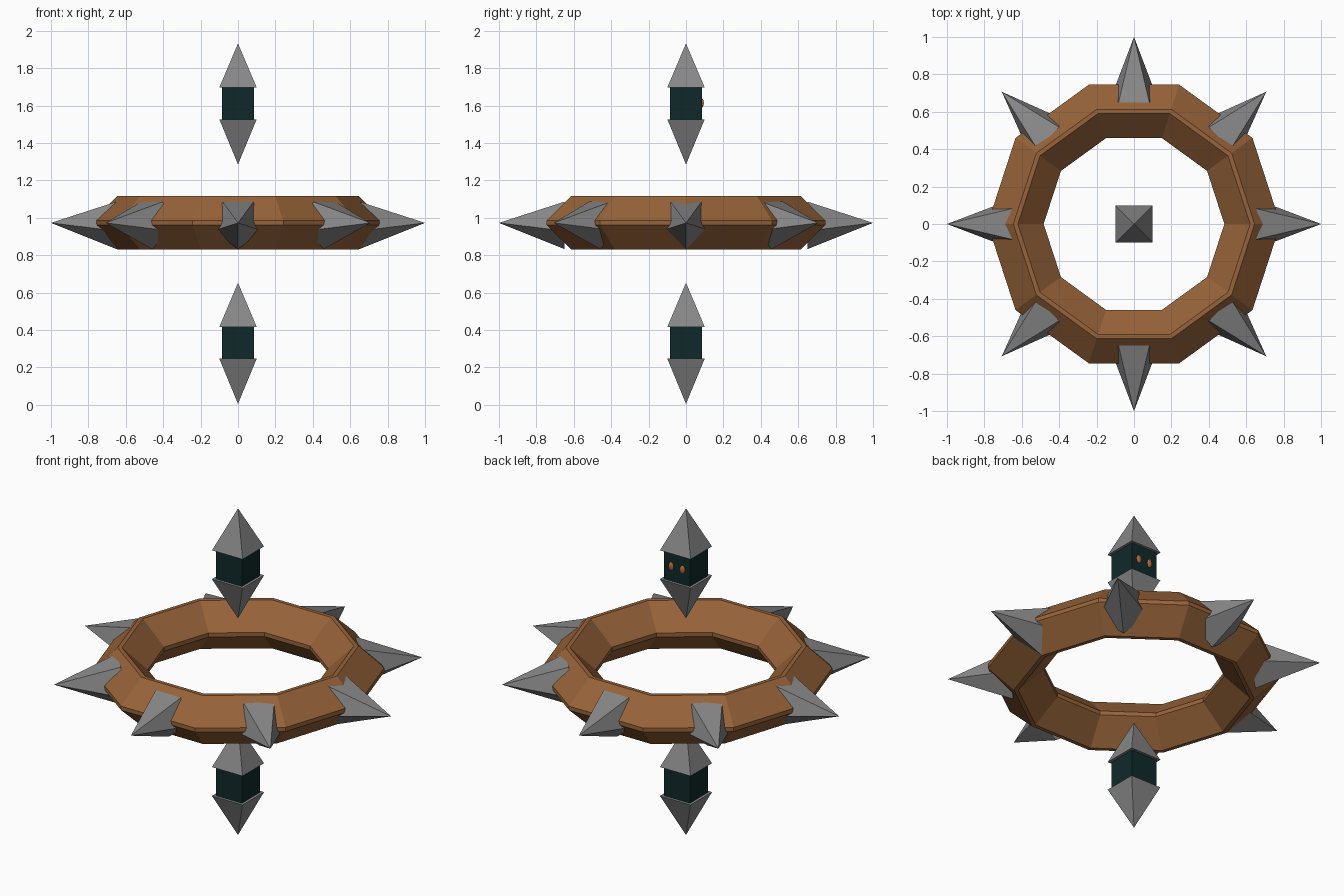
import bpy, bmesh, math
from mathutils import Matrix, Vector

if "Cube" in bpy.data.objects:
    bpy.data.objects.remove(bpy.data.objects["Cube"])


def material(name, rgb):
    m = bpy.data.materials.new(name)
    m.diffuse_color = (*rgb, 1)
    m.use_nodes = True
    m.node_tree.nodes["Principled BSDF"].inputs["Base Color"].default_value = m.diffuse_color
    return m


BROWN = material("warm_brown", (0.31, 0.125, 0.041))
GREY = material("steel_grey", (0.245, 0.245, 0.245))
TEAL = material("dark_teal", (0.005, 0.022, 0.023))
ORANGE = material("burnt_orange", (0.42, 0.14, 0.04))


def add_object(name, bm, mat):
    bmesh.ops.recalc_face_normals(bm, faces=bm.faces)
    me = bpy.data.meshes.new(name)
    bm.to_mesh(me)
    bm.free()
    me.materials.append(mat)
    ob = bpy.data.objects.new(name, me)
    bpy.context.collection.objects.link(ob)
    return ob


def pyramid(name, base, tip, sides, radius, first, u, v):
    """Closed pyramid; u and v are the base axes, first is the starting angle."""
    bm = bmesh.new()
    ring = []
    for i in range(sides):
        a = first + i * math.tau / sides
        ring.append(bm.verts.new(base + radius * (math.cos(a) * u + math.sin(a) * v)))
    top = bm.verts.new(tip)
    bm.faces.new(ring)
    for i in range(sides):
        bm.faces.new((ring[i], ring[(i + 1) % sides], top))
    return add_object(name, bm, GREY)


X, Y, Z = Vector((1, 0, 0)), Vector((0, 1, 0)), Vector((0, 0, 1))
MID = 0.973

# Ten-sided ring with a chamfered diamond section
R, W, C = 0.633, 0.15, 0.012
section = [(W, -C), (W, C), (C, W - 0.007), (-C, W - 0.007),
           (-W, C), (-W, -C), (-C, 0.007 - W), (C, 0.007 - W)]
bm = bmesh.new()
loops = []
for i in range(10):
    a = i * math.tau / 10
    loops.append([bm.verts.new(((R + r) * math.cos(a), (R + r) * math.sin(a), MID + z))
                  for r, z in section])
for i in range(10):
    p, q = loops[i], loops[(i + 1) % 10]
    for j in range(8):
        k = (j + 1) % 8
        bm.faces.new((p[j], q[j], q[k], p[k]))
add_object("ring", bm, BROWN)

# Eight five-sided spikes, one corner pointing down
for i in range(8):
    a = i * math.tau / 8
    out = Vector((math.cos(a), math.sin(a), 0))
    side = Vector((-math.sin(a), math.cos(a), 0))
    pyramid(f"ring_spike_{i + 1}", out * 0.65 + Z * MID, out + Z * MID,
            5, 0.14, -math.pi / 2, side, Z)

# Upper and lower floating pillars: a box between two square points
for label, z0 in (("lower", 0.005), ("upper", 1.285)):
    lo, hi = z0 + 0.242, z0 + 0.412
    bm = bmesh.new()
    bmesh.ops.create_cube(bm, size=1, matrix=Matrix.Translation((0, 0, (lo + hi) / 2))
                          @ Matrix.Diagonal((0.17, 0.17, hi - lo, 1)))
    add_object(f"{label}_pillar_core", bm, TEAL)
    for part, base, tip in (("bottom_point", lo, z0), ("top_point", hi, z0 + 0.648)):
        pyramid(f"{label}_pillar_{part}", Z * base, Z * tip,
                4, 0.1 * math.sqrt(2), math.pi / 4, X, Y)

# Two small oval eyes on the back of the upper pillar
for label, x in (("left", -0.037), ("right", 0.037)):
    bm = bmesh.new()
    bmesh.ops.create_uvsphere(bm, u_segments=16, v_segments=10, radius=1,
                              matrix=Matrix.Translation((x, 0.085, 1.614))
                              @ Matrix.Diagonal((0.016, 0.01, 0.025, 1)))
    for f in bm.faces:
        f.smooth = True
    add_object(f"{label}_eye", bm, ORANGE)
